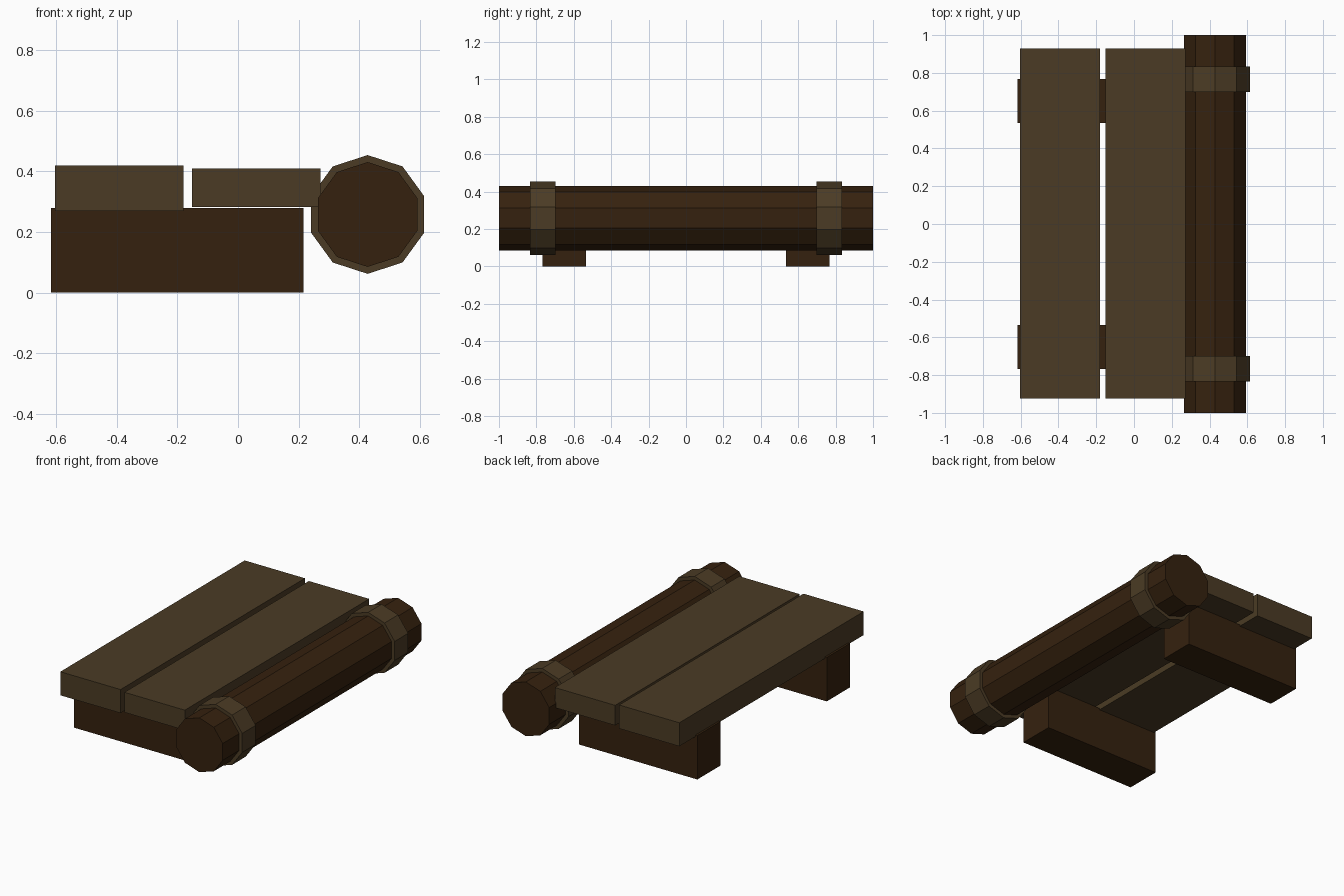
import bpy
import math

cube = bpy.data.objects.get("Cube")
if cube:
    bpy.data.objects.remove(cube, do_unlink=True)


def material(name, color):
    mat = bpy.data.materials.new(name)
    mat.use_nodes = True
    mat.diffuse_color = color
    bsdf = next(n for n in mat.node_tree.nodes if n.type == "BSDF_PRINCIPLED")
    bsdf.inputs["Base Color"].default_value = color
    bsdf.inputs["Roughness"].default_value = 0.9
    return mat


light_wood = material("weathered_wood", (0.07, 0.044, 0.018, 1))
dark_wood = material("dark_bark", (0.036, 0.0155, 0.0045, 1))


def finish(name, mat):
    obj = bpy.context.object
    obj.name = name
    bpy.ops.object.transform_apply(location=False, rotation=True, scale=True)
    obj.data.materials.append(mat)
    return obj


def box(name, x, y, z, mat):
    """Box spanning the given (low, high) ranges."""
    spans = (x, y, z)
    bpy.ops.mesh.primitive_cube_add(size=1, location=[(a + b) / 2 for a, b in spans])
    bpy.context.object.scale = [b - a for a, b in spans]
    return finish(name, mat)


def round_beam(name, radius, y, mat):
    """Ten-sided beam along y with a corner pointing straight up."""
    bpy.ops.mesh.primitive_cylinder_add(
        vertices=10, radius=radius, depth=y[1] - y[0],
        location=(0.428, (y[0] + y[1]) / 2, 0.258),
        rotation=(math.pi / 2, 0, 0))
    return finish(name, mat)


# Two deck planks of slightly different thickness
box("outer_plank", (-0.604, -0.18), (-0.925, 0.93), (0.27, 0.42), light_wood)
box("inner_plank", (-0.152, 0.273), (-0.925, 0.93), (0.282, 0.41), light_wood)

# Log along the edge
round_beam("edge_log", 0.173, (-1, 1), dark_wood)

# Cross supports and log bands at both ends
for end, side in (("front", -1), ("back", 1)):
    box(end + "_support", (-0.617, 0.217),
        sorted((side * 0.535, side * 0.767)), (0, 0.28), dark_wood)
    round_beam(end + "_log_band", 0.196,
               sorted((side * 0.699, side * 0.835)), light_wood)
